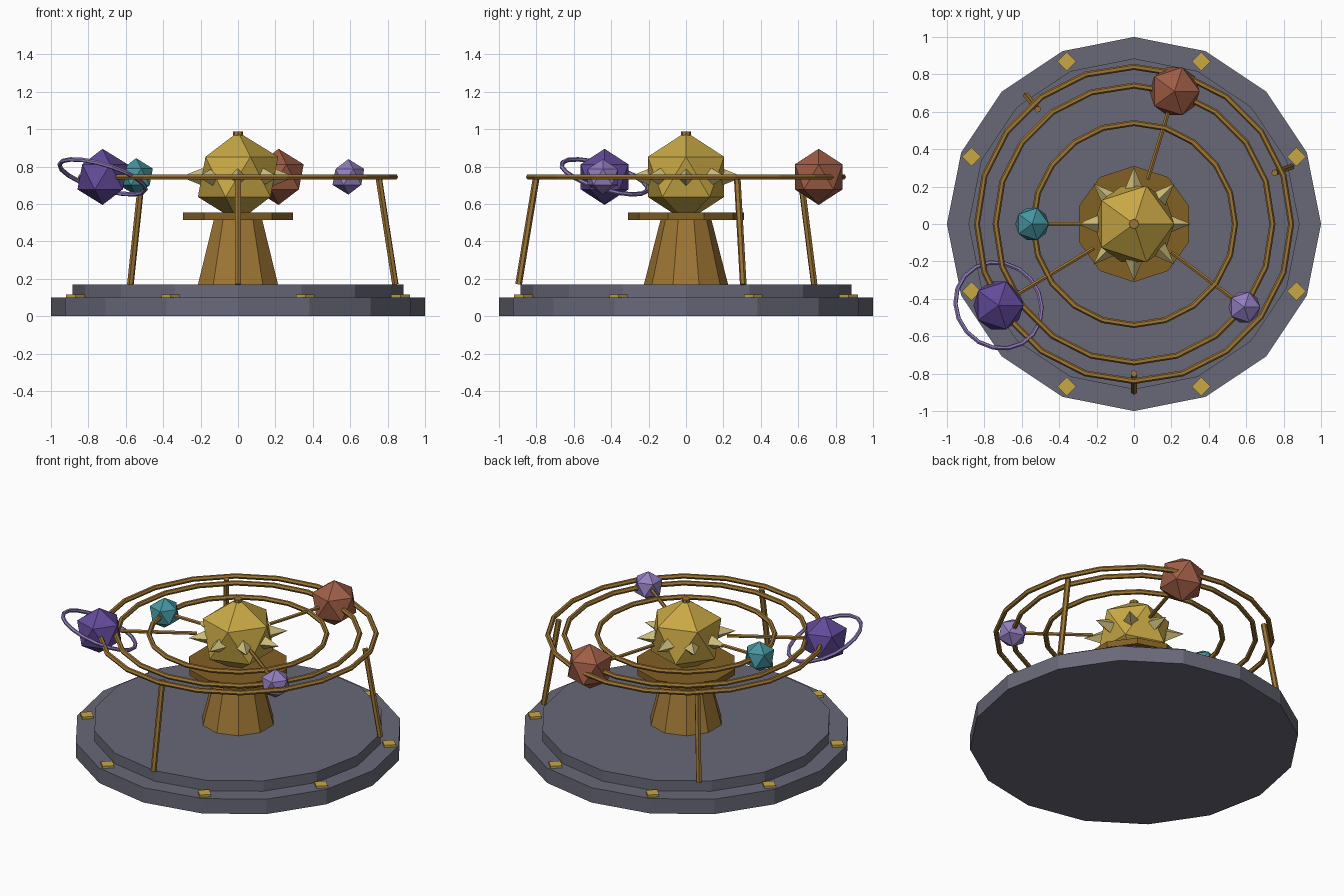
import bpy
from math import cos, sin, radians
from mathutils import Vector

cube = bpy.data.objects.get("Cube")
if cube:
    bpy.data.objects.remove(cube, do_unlink=True)


def material(name, r, g, b):
    m = bpy.data.materials.new(name)
    m.use_nodes = True
    m.diffuse_color = (r, g, b, 1)
    m.node_tree.nodes["Principled BSDF"].inputs["Base Color"].default_value = (r, g, b, 1)
    return m


slate = material("slate", 0.14, 0.14, 0.19)
gold = material("gold", 0.58, 0.39, 0.06)
pale_gold = material("pale gold", 0.60, 0.50, 0.19)
brass = material("brass", 0.34, 0.18, 0.035)
dark_brass = material("dark brass", 0.22, 0.115, 0.018)
rust = material("rust", 0.35, 0.11, 0.06)
purple = material("purple", 0.125, 0.07, 0.33)
teal = material("teal", 0.06, 0.30, 0.35)
lavender = material("lavender", 0.29, 0.21, 0.52)


def finish(name, mat):
    ob = bpy.context.object
    ob.name = ob.data.name = name
    ob.data.materials.append(mat)
    return ob


def rod(name, mat, start, end, r1, r2=None, sides=6):
    """Straight prism, or tapered cone, between two points."""
    start, end = Vector(start), Vector(end)
    axis = end - start
    upright = axis.x == 0 and axis.y == 0
    turn = (0, 0, 0) if upright else axis.to_track_quat('Z', 'Y').to_euler()
    bpy.ops.mesh.primitive_cone_add(
        vertices=sides, radius1=r1, radius2=r1 if r2 is None else r2,
        depth=axis.length, location=(start + end) / 2, rotation=turn)
    return finish(name, mat)


def ball(name, mat, radius, location):
    bpy.ops.mesh.primitive_ico_sphere_add(subdivisions=1, radius=radius, location=location)
    return finish(name, mat)


def hoop(name, mat, radius, tube, location, segments, normal=(0, 0, 1)):
    turn = Vector((0, 0, 1)).rotation_difference(Vector(normal)).to_euler()
    bpy.ops.mesh.primitive_torus_add(
        major_radius=radius, minor_radius=tube, major_segments=segments,
        minor_segments=6, location=location, rotation=turn)
    return finish(name, mat)


def polar(radius, degrees, z):
    a = radians(degrees)
    return Vector((radius * cos(a), radius * sin(a), z))


LEVEL = 0.745  # height of the orbits

# Stepped base with inlaid markers
rod("base_lower", slate, (0, 0, 0), (0, 0, 0.10), 1.0, sides=16)
rod("base_upper", slate, (0, 0, 0.10), (0, 0, 0.17), 0.885, sides=16)
for i in range(8):
    p = polar(0.94, 22.5 + 45 * i, 0.095)
    rod("base_marker", gold, p, p + Vector((0, 0, 0.02)), 0.05, sides=4)

# Pedestal and plate
rod("pedestal", brass, (0, 0, 0.17), (0, 0, 0.52), 0.225, 0.135, sides=10)
rod("pedestal_plate", dark_brass, (0, 0, 0.515), (0, 0, 0.555), 0.31, sides=10)

# Sun with spikes and a cap
ball("sun", gold, 0.24, (0, 0, LEVEL))
rod("sun_cap", brass, (0, 0, 0.95), (0, 0, 0.987), 0.026, sides=8)
for i in range(8):
    rod("sun_spike", pale_gold, polar(0.19, 45 * i, LEVEL),
        polar(0.305, 45 * i, LEVEL), 0.047, 0, sides=4)

# Orbit rings
for name, radius in (("inner", 0.54), ("middle", 0.74), ("outer", 0.84)):
    hoop(name + "_orbit", brass, radius, 0.016, (0, 0, LEVEL), 20)

# Leaning legs that carry the orbits
for angle in (-90, 20, 130):
    rod("orbit_leg", brass, polar(0.895, angle, 0.17), polar(0.80, angle, LEVEL), 0.018)

# Planets on their arms
planets = (
    ("teal_planet", teal, 0.10, 0.545, 180),
    ("rust_planet", rust, 0.15, 0.742, 73),
    ("lavender_planet", lavender, 0.095, 0.739, -37),
    ("purple_planet", purple, 0.15, 0.845, 211),
)
for name, mat, size, orbit, angle in planets:
    centre = polar(orbit, angle, LEVEL)
    ball(name, mat, size, centre)
    rod(name + "_arm", brass, polar(0.25, angle, LEVEL), centre, 0.012)

# Tilted ring around the last planet
hoop("planet_ring", lavender, 0.24, 0.012, centre, 18, normal=(0.3, 0.3, 1))
